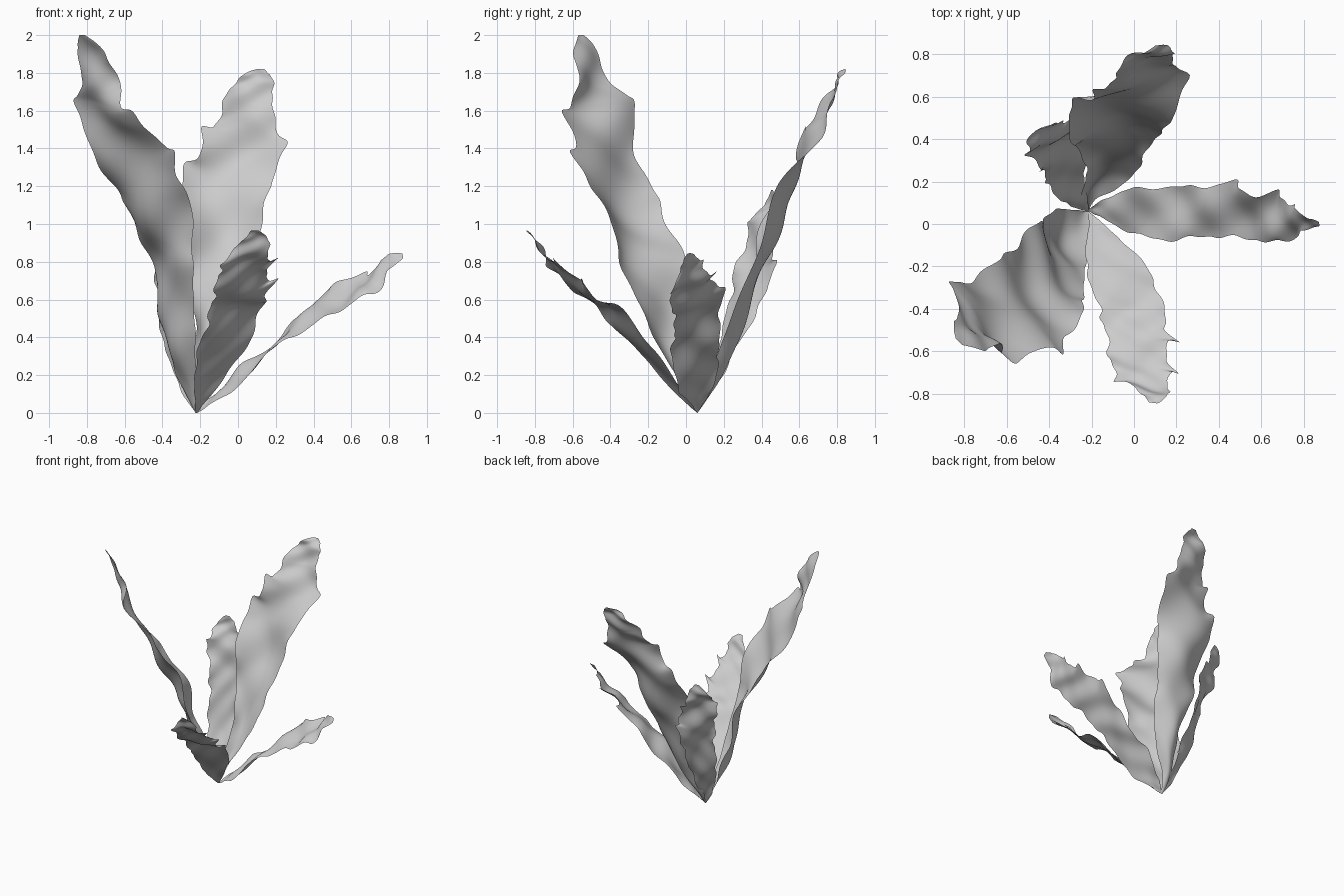
import bpy, math
from mathutils import Vector

mat = bpy.data.materials.new("pale grey")
mat.diffuse_color = (0.6, 0.6, 0.6, 1)


def spline(pts, t):
    # Catmull-Rom through the key points, t in 0..1
    n = len(pts) - 1
    i = min(int(t * n), n - 1)
    f = t * n - i
    a, b, c, d = pts[max(i - 1, 0)], pts[i], pts[i + 1], pts[min(i + 2, n)]
    return 0.5 * (2 * b + (c - a) * f + (2 * a - 5 * b + 4 * c - d) * f * f
                  + (3 * b - a - 3 * c + d) * f ** 3)


def leaf(name, rows, teeth, amp, ph, cup=0.0, nu=170, nv=20):
    """rows: left and right edge points from base to tip; teeth: (side, t, size);
    amp, ph: wave height and phase; cup: trough depth of the lower half."""
    base = (-0.225, 0.06, 0.0, -0.215, 0.06, 0.0)
    rows = [base] + rows
    L = [Vector(r[:3]) for r in rows]
    R = [Vector(r[3:]) for r in rows]
    side = (R[len(R) // 2] - L[len(L) // 2]).normalized()
    verts, faces = [], []
    for i in range(nu + 1):
        t = i / nu
        l, r = spline(L, t), spline(R, t)
        a, b = min(t + 0.02, 1), max(t - 0.02, 0)
        up = (spline(L, a) + spline(R, a) - spline(L, b) - spline(R, b)).normalized()
        nor = side.cross(up).normalized()
        env = min(1, t * 2.5) * min(1, (1 - t) * 3)
        # small ragged ripple plus hooked teeth along both margins
        edge = []
        for s in (-1, 1):
            d = side * s * env * 0.009 * (math.sin(44 * t + ph + s) + 0.6 * math.sin(83 * t + 2 * s))
            for ts, tt, size in teeth:
                if ts == s:
                    d += (side * s * 0.8 + up * 0.75) * size * math.exp(-((t - tt) / 0.017) ** 2)
            edge.append(d)
        for j in range(nv + 1):
            v = j / nv
            w = 2 * v - 1
            p = l.lerp(r, v)
            p += edge[0] * max(0, -w) ** 4 + edge[1] * max(0, w) ** 4
            # rolling waves across the blade
            p += nor * env * amp * (0.6 * math.sin(22 * t + 2.2 * w + ph)
                                    + 0.5 * w * math.sin(36 * t + ph * 2)
                                    + 0.25 * math.sin(41 * t - 3 * w))
            # trough shape of the lower part
            p += nor * cup * (1 - w * w) * math.sin(math.pi * min(1, t * 1.4))
            p.z = max(p.z, 0)
            verts.append(p)
    k = nv + 1
    for i in range(nu):
        for j in range(nv):
            a = i * k + j
            faces.append((a, a + 1, a + k + 1, a + k))
    me = bpy.data.meshes.new(name)
    me.from_pydata(verts, [], faces)
    me.materials.append(mat)
    for p in me.polygons:
        p.use_smooth = True
    ob = bpy.data.objects.new(name, me)
    bpy.context.collection.objects.link(ob)


# tall leaf leaning to the front left
leaf("tall_left_leaf", [
    (-.31, .07, .17, -.21, -.02, .15), (-.38, .06, .36, -.23, -.15, .36),
    (-.41, .03, .60, -.24, -.27, .60), (-.49, -.03, .85, -.22, -.34, .86),
    (-.60, -.15, 1.1, -.28, -.47, 1.12), (-.74, -.24, 1.36, -.36, -.57, 1.36),
    (-.86, -.31, 1.63, -.57, -.60, 1.59), (-.82, -.42, 1.78, -.65, -.58, 1.76),
    (-.85, -.47, 1.92, -.70, -.59, 1.91), (-.84, -.54, 2.0, -.81, -.57, 2.0)],
    [(1, .59, .07), (1, .69, .06), (-1, .695, .03), (-1, .5, .02)], .035, 3.6, .065)

# tall leaf leaning to the back
leaf("tall_back_leaf", [
    (-.25, .14, .15, -.17, .12, .15), (-.22, .23, .38, -.04, .20, .38),
    (-.25, .32, .63, .03, .28, .62), (-.29, .40, .90, .09, .38, .88),
    (-.29, .51, 1.2, .16, .49, 1.16), (-.15, .61, 1.45, .23, .67, 1.43),
    (-.09, .70, 1.6, .18, .76, 1.6), (-.04, .78, 1.72, .19, .80, 1.72),
    (.03, .80, 1.79, .17, .83, 1.79), (.10, .84, 1.82, .14, .845, 1.82)],
    [(-1, .53, .08), (-1, .605, .07), (1, .6, .03), (1, .5, .02)], .03, 1.0, -.065)

# short leaf at the back left
leaf("short_back_leaf", [
    (-.31, .09, .14, -.22, .13, .12), (-.39, .16, .35, -.24, .28, .35),
    (-.42, .23, .60, -.25, .40, .60), (-.46, .28, .80, -.26, .46, .80),
    (-.50, .34, 1.0, -.32, .47, 1.0), (-.49, .42, 1.11, -.36, .48, 1.11),
    (-.43, .45, 1.18, -.40, .46, 1.18)],
    [(1, .55, .05), (1, .68, .04), (-1, .7, .03)], .022, 5.0)

# short leaf leaning to the front
leaf("short_front_leaf", [
    (-.23, -.06, .11, -.11, -.03, .14), (-.22, -.22, .28, .05, -.19, .36),
    (-.17, -.38, .47, .13, -.37, .56), (-.13, -.52, .58, .15, -.51, .65),
    (-.11, -.65, .71, .16, -.65, .76), (-.06, -.74, .81, .16, -.75, .84),
    (.03, -.79, .92, .16, -.81, .92), (.07, -.84, .965, .11, -.845, .965)],
    [(1, .51, .07), (1, .65, .06), (-1, .72, .02)], .022, 2.0)

# low leaf spreading to the right
leaf("low_right_leaf", [
    (-.15, .11, .08, -.15, .03, .04), (0, .17, .22, 0, -.05, .15),
    (.20, .17, .39, .20, -.07, .34), (.40, .18, .59, .37, -.06, .46),
    (.60, .14, .71, .56, -.07, .55), (.73, .09, .77, .72, -.08, .64),
    (.80, .04, .84, .80, -.03, .75), (.87, .01, .845, .875, -.01, .82)],
    [(-1, .53, .05), (-1, .66, .04), (-1, .77, .03)], .022, 4.0)
